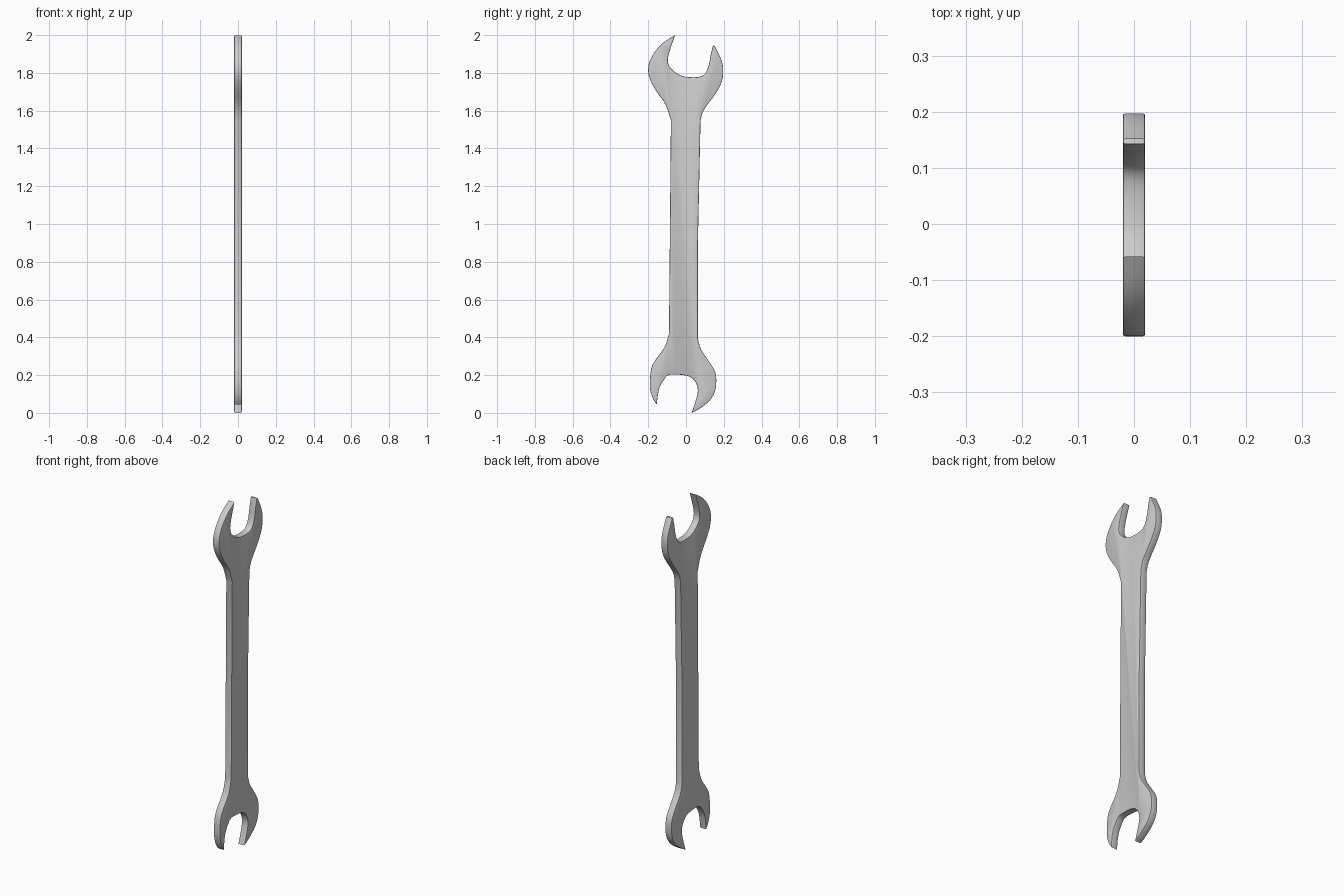
import bpy, bmesh, math
from mathutils import Vector

if "Cube" in bpy.data.objects:
    bpy.data.objects.remove(bpy.data.objects["Cube"])

THICK, BEVEL, STEPS = 0.04, 0.004, 3

# Outline in (y, z), split into smooth runs; each run ends at a corner or straight shaft edge
upper_left = [(-.08, 1.55), (-.11, 1.635), (-.165, 1.715), (-.197, 1.785), (-.196, 1.85),
              (-.166, 1.91), (-.12, 1.96), (-.058, 2.0)]
upper_jaw = [(-.058, 2.0), (-.085, 1.92), (-.096, 1.87), (-.088, 1.835), (-.053, 1.80),
             (-.005, 1.78), (.063, 1.778), (.10, 1.795), (.12, 1.84), (.132, 1.90), (.143, 1.945)]
upper_right = [(.152, 1.943), (.185, 1.875), (.197, 1.82), (.19, 1.755), (.16, 1.695),
               (.095, 1.605), (.077, 1.55)]
shaft_right = [(.077, 1.55), (.063, .9), (.063, .39)]
lower_right = [(.063, .39), (.08, .335), (.11, .29), (.153, .22), (.16, .155), (.148, .10),
               (.115, .055), (.06, .015), (.03, 0)]
lower_jaw = [(.03, 0), (.056, .08), (.062, .13), (.043, .172), (.005, .197), (-.085, .202),
             (-.117, .175), (-.143, .125), (-.155, .045)]
lower_left = [(-.155, .045), (-.175, .075), (-.19, .125), (-.19, .19), (-.175, .26),
              (-.115, .345), (-.09, .42)]


def smooth_run(points):
    """Catmull-Rom points along a run, leaving out its last point."""
    p = [Vector(q) for q in points]
    p = [2 * p[0] - p[1]] + p + [2 * p[-1] - p[-2]]
    out = []
    for i in range(1, len(p) - 2):
        a, b, c, d = p[i - 1:i + 3]
        for s in range(STEPS):
            t = s / STEPS
            out.append(0.5 * (2 * b + (c - a) * t + (2 * a - 5 * b + 4 * c - d) * t ** 2
                              + (3 * b - a - 3 * c + d) * t ** 3))
    return out


outline = smooth_run(upper_left) + smooth_run(upper_jaw) + [Vector((.143, 1.945))]
outline += smooth_run(upper_right) + [Vector(q) for q in shaft_right[:-1]][0:2]
outline += smooth_run(lower_right) + smooth_run(lower_jaw) + smooth_run(lower_left)
outline += [Vector((-.09, .42))]

# Wrench: flat plate extruded through its thickness
bm = bmesh.new()
face = bm.faces.new([bm.verts.new((-THICK / 2, p.x, p.y)) for p in outline])
extruded = bmesh.ops.extrude_face_region(bm, geom=[face])
bmesh.ops.translate(bm, vec=(THICK, 0, 0),
                    verts=[v for v in extruded["geom"] if isinstance(v, bmesh.types.BMVert)])
bmesh.ops.recalc_face_normals(bm, faces=bm.faces)

# Softened rims around both flat sides
rims = [e for e in bm.edges if abs(e.verts[0].co.x - e.verts[1].co.x) < 1e-6]
bmesh.ops.bevel(bm, geom=rims, offset=BEVEL, segments=2, profile=0.5, affect='EDGES')

mesh = bpy.data.meshes.new("open_end_wrench")
bm.to_mesh(mesh)
bm.free()
wrench = bpy.data.objects.new("open_end_wrench", mesh)
bpy.context.collection.objects.link(wrench)
bpy.context.view_layer.objects.active = wrench
wrench.select_set(True)
bpy.ops.object.shade_smooth_by_angle(angle=math.radians(30))
